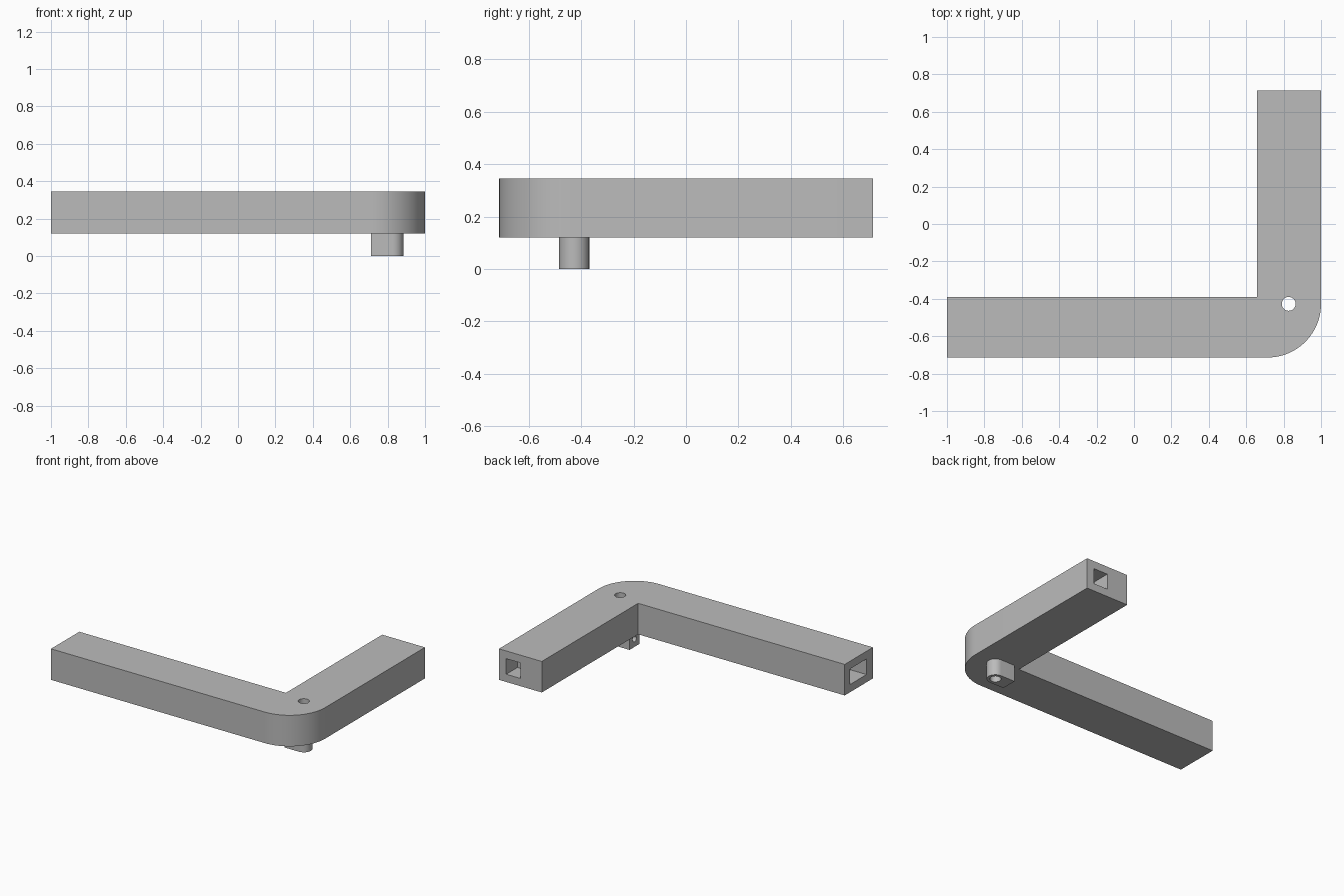
import bpy, bmesh, math
from mathutils import Matrix, Vector

if "Cube" in bpy.data.objects:
    bpy.data.objects.remove(bpy.data.objects["Cube"], do_unlink=True)

BOTTOM, TOP = 0.12, 0.345
MID = (BOTTOM + TOP) / 2
PIN = Vector((0.827, -0.427))      # axis of the through hole
PEG_R = 0.0575
CORNER_R = 0.287

grey = bpy.data.materials.new("plain grey")
grey.use_nodes = True
grey.diffuse_color = (0.5, 0.5, 0.5, 1)
grey.node_tree.nodes["Principled BSDF"].inputs["Base Color"].default_value = (0.5, 0.5, 0.5, 1)


def finish(name, bm):
    bmesh.ops.recalc_face_normals(bm, faces=bm.faces)
    mesh = bpy.data.meshes.new(name)
    bm.to_mesh(mesh)
    bm.free()
    mesh.materials.append(grey)
    obj = bpy.data.objects.new(name, mesh)
    bpy.context.collection.objects.link(obj)
    return obj


def prism(name, outline, low, high):
    bm = bmesh.new()
    base = bm.faces.new([bm.verts.new((x, y, low)) for x, y in outline])
    top = bmesh.ops.extrude_face_region(bm, geom=[base])
    verts = [v for v in top["geom"] if isinstance(v, bmesh.types.BMVert)]
    bmesh.ops.translate(bm, verts=verts, vec=(0, 0, high - low))
    return finish(name, bm)


def box(name, low, high):
    outline = [(low[0], low[1]), (high[0], low[1]), (high[0], high[1]), (low[0], high[1])]
    return prism(name, outline, low[2], high[2])


def rod(name, radius, length, centre, turn=0):
    bm = bmesh.new()
    place = Matrix.Translation(centre) @ Matrix.Rotation(turn, 4, "Y")
    bmesh.ops.create_cone(bm, cap_ends=True, segments=40, radius1=radius,
                          radius2=radius, depth=length, matrix=place)
    return finish(name, bm)


def arc(cx, cy, radius, start, end, steps=24):
    angles = [math.radians(start + (end - start) * i / steps) for i in range(steps + 1)]
    return [(cx + radius * math.cos(a), cy + radius * math.sin(a)) for a in angles]


def combine(target, tool, operation):
    mod = target.modifiers.new(operation.lower(), "BOOLEAN")
    mod.operation = operation
    mod.solver = "EXACT"
    mod.object = tool
    bpy.context.view_layer.objects.active = target
    bpy.ops.object.modifier_apply(modifier=mod.name)
    bpy.data.objects.remove(tool, do_unlink=True)


# L-shaped rail with a rounded outer corner
outline = [(-1, -0.714)]
outline += arc(1 - CORNER_R, PIN.y, CORNER_R, -90, 0)
outline += [(1, 0.714), (0.657, 0.714), (0.657, -0.39), (-1, -0.39)]
rail = prism("corner_rail", outline, BOTTOM, TOP)

# Peg below the corner, rounded on one end
peg_outline = arc(PIN.x, PIN.y, PEG_R, -90, 90)
peg_outline += [(0.712, PIN.y + PEG_R), (0.712, PIN.y - PEG_R)]
combine(rail, prism("peg", peg_outline, 0, BOTTOM + 0.04), "UNION")

# Vertical pin hole, and the small cross hole in the flat end of the peg
combine(rail, rod("pin_hole", 0.037, 1, (PIN.x, PIN.y, 0.2)), "DIFFERENCE")
combine(rail, rod("cross_hole", 0.021, 0.2, (PIN.x - 0.1, PIN.y, 0.058), math.pi / 2), "DIFFERENCE")

# Rectangular sockets in the two rail ends
HALF = 0.0565
combine(rail, box("back_socket", (0.827, 0.585, MID - HALF), (0.942, 0.8, MID + HALF)), "DIFFERENCE")
combine(rail, box("side_socket", (-1.1, -0.64, MID - HALF), (-0.87, -0.452, MID + HALF)), "DIFFERENCE")

# Smooth the curves and keep the edges sharp
bpy.ops.object.select_all(action="DESELECT")
rail.select_set(True)
bpy.context.view_layer.objects.active = rail
bpy.ops.object.shade_smooth_by_angle(angle=math.radians(30))
